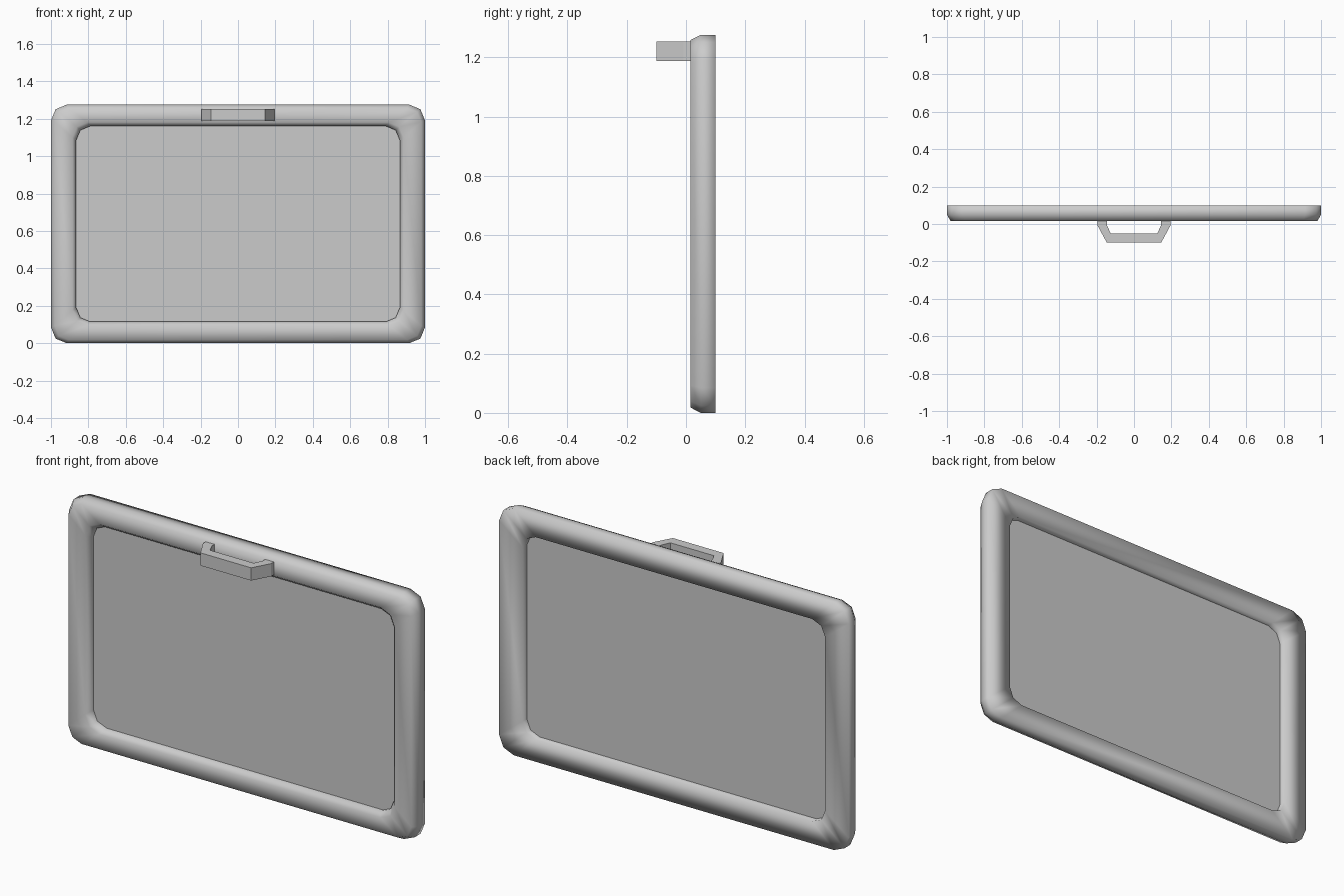
import bpy
import bmesh
from math import cos, sin, pi

cube = bpy.data.objects.get("Cube")
if cube:
    bpy.data.objects.remove(cube, do_unlink=True)

grey = bpy.data.materials.new("plain grey")
grey.use_nodes = True
colour = (0.6, 0.6, 0.6, 1)
grey.diffuse_color = colour
grey.node_tree.nodes["Principled BSDF"].inputs["Base Color"].default_value = colour

MID_Z = 0.638


def rounded_ring(bm, half_x, half_z, radius, y, steps=2):
    """Ring of vertices around a rounded rectangle standing in the xz plane."""
    ring = []
    for corner, (sx, sz) in enumerate([(1, 1), (-1, 1), (-1, -1), (1, -1)]):
        for i in range(steps + 1):
            a = (corner + i / steps) * pi / 2
            x = sx * (half_x - radius) + radius * cos(a)
            z = sz * (half_z - radius) + radius * sin(a)
            ring.append(bm.verts.new((x, y, MID_Z + z)))
    return ring


def bridge(bm, a, b):
    n = len(a)
    for i in range(n):
        j = (i + 1) % n
        bm.faces.new((a[i], a[j], b[j], b[i]))


def finish(bm, name, smooth=False):
    bmesh.ops.recalc_face_normals(bm, faces=bm.faces)
    for f in bm.faces:
        f.smooth = smooth
    mesh = bpy.data.meshes.new(name)
    bm.to_mesh(mesh)
    bm.free()
    mesh.materials.append(grey)
    obj = bpy.data.objects.new(name, mesh)
    bpy.context.collection.objects.link(obj)
    return obj


# Frame: closed section swept round the opening, softened at the front
section = [
    (1.0, 0.638, 0.085, 0.099),
    (1.0, 0.638, 0.085, 0.05),
    (0.98, 0.62, 0.075, 0.015),
    (0.885, 0.543, 0.08, 0.015),
    (0.865, 0.523, 0.075, 0.04),
    (0.865, 0.523, 0.075, 0.099),
]
bm = bmesh.new()
rings = [rounded_ring(bm, *s) for s in section]
for a, b in zip(rings, rings[1:] + rings[:1]):
    bridge(bm, a, b)
finish(bm, "frame", smooth=True)

# Panel: thin sheet filling the opening
bm = bmesh.new()
front = rounded_ring(bm, 0.868, 0.526, 0.075, 0.055)
back = rounded_ring(bm, 0.868, 0.526, 0.075, 0.065)
bridge(bm, front, back)
bm.faces.new(front)
bm.faces.new(back)
finish(bm, "panel")

# Handle: mirrored bracket outline, extruded upwards
half_outer = [(0.195, 0.03), (0.195, -0.008), (0.145, -0.1)]
half_inner = [(0.125, -0.05), (0.145, -0.005), (0.145, 0.03)]
bm = bmesh.new()
outer = half_outer + [(-x, y) for x, y in reversed(half_outer)]
inner = [(-x, y) for x, y in reversed(half_inner)] + half_inner
low, high = 1.187, 1.253
strips = [[[bm.verts.new((x, y, z)) for x, y in line]
           for line in (outer, inner)] for z in (low, high)]
for out, inn in strips:
    inn.reverse()
    order = inn[::-1]
    for i in range(len(out) - 1):
        bm.faces.new((out[i], out[i + 1], inn[i + 1], inn[i]))
for k in range(2):
    a, b = strips[0][k], strips[1][k]
    for i in range(len(a) - 1):
        bm.faces.new((a[i], a[i + 1], b[i + 1], b[i]))
for end in (0, -1):
    bm.faces.new((strips[0][0][end], strips[0][1][end],
                  strips[1][1][end], strips[1][0][end]))
finish(bm, "handle")
